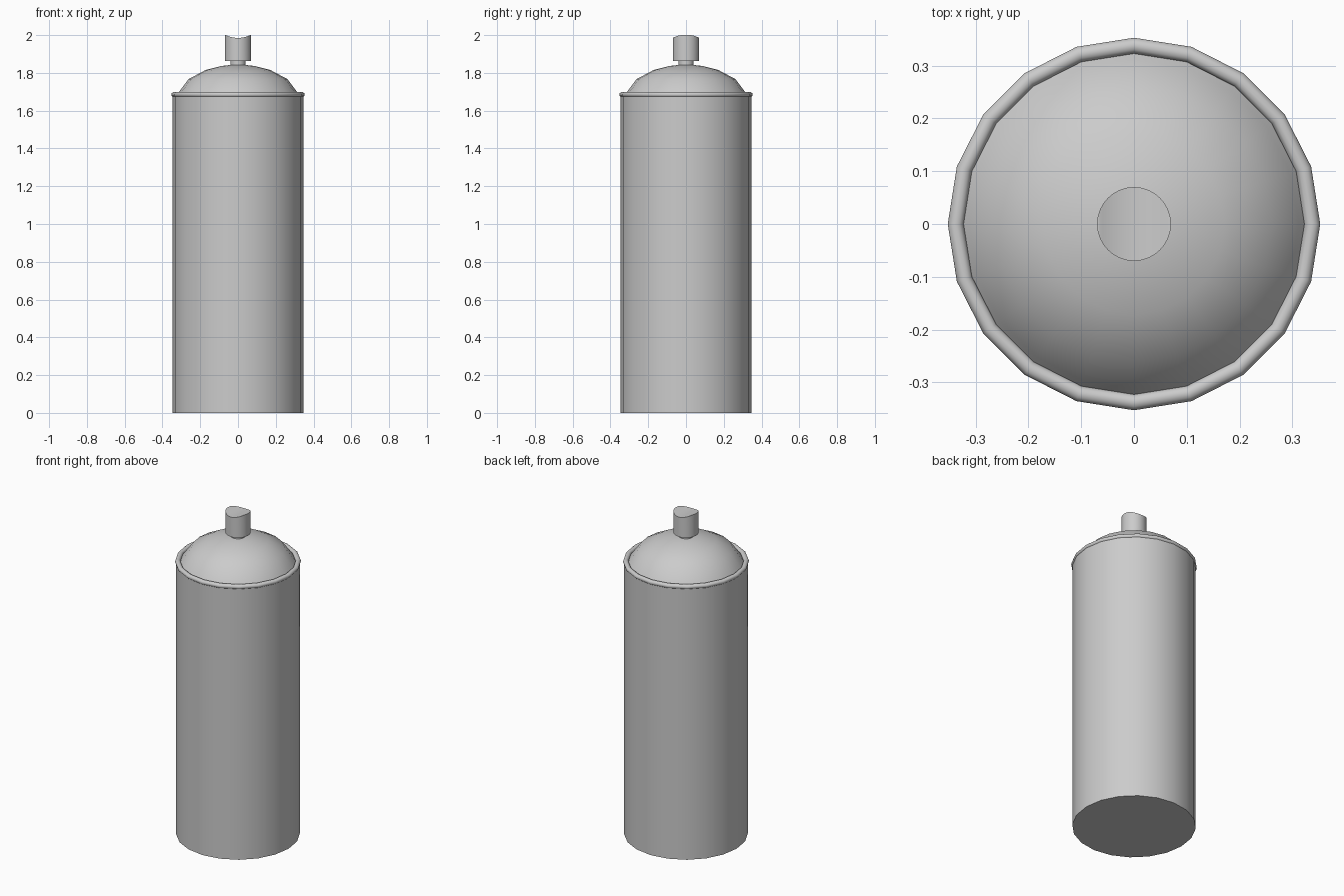
import bpy, bmesh, math

if "Cube" in bpy.data.objects:
    bpy.data.objects.remove(bpy.data.objects["Cube"])


def finish(name, bm, angle=40):
    bmesh.ops.recalc_face_normals(bm, faces=bm.faces)
    mesh = bpy.data.meshes.new(name)
    bm.to_mesh(mesh)
    bm.free()
    obj = bpy.data.objects.new(name, mesh)
    bpy.context.collection.objects.link(obj)
    bpy.ops.object.select_all(action='DESELECT')
    obj.select_set(True)
    bpy.context.view_layer.objects.active = obj
    bpy.ops.object.shade_smooth_by_angle(angle=math.radians(angle))
    return obj


def lathe(name, profile, sides=20, closed=False, cap_start=False, cap_end=False):
    """Revolve (radius, z) points around the z axis."""
    bm = bmesh.new()
    rings = []
    for r, z in profile:
        rings.append([bm.verts.new((r * math.cos(2 * math.pi * i / sides),
                                    r * math.sin(2 * math.pi * i / sides), z))
                      for i in range(sides)])
    pairs = list(zip(rings, rings[1:]))
    if closed:
        pairs.append((rings[-1], rings[0]))
    for a, b in pairs:
        for i in range(sides):
            j = (i + 1) % sides
            bm.faces.new((a[i], a[j], b[j], b[i]))
    if cap_start:
        bm.faces.new(rings[0])
    if cap_end:
        bm.faces.new(rings[-1])
    return finish(name, bm)


# Can body
lathe("can_body", [(0.347, 0), (0.347, 1.685)], cap_start=True)

# Rolled rim around the shoulder
rim = [(0.338 + 0.015 * math.cos(2 * math.pi * k / 12),
        1.685 + 0.014 * math.sin(2 * math.pi * k / 12)) for k in range(12)]
lathe("rim", rim, closed=True)

# Domed top
lathe("dome", [(0.326, 1.68), (0.312, 1.70), (0.262, 1.767), (0.172, 1.815),
               (0.085, 1.837), (0.03, 1.843)], cap_end=True)

# Valve stem
lathe("valve_stem", [(0.04, 1.83), (0.04, 1.87)], sides=32, cap_start=True, cap_end=True)

# Spray button with a finger groove running front to back
bm = bmesh.new()
n, radius = 32, 0.07
bottom, top = [], []
for i in range(n):
    a = 2 * math.pi * i / n
    x, y = radius * math.cos(a), radius * math.sin(a)
    bottom.append(bm.verts.new((x, y, 1.863)))
    top.append(bm.verts.new((x, y, 1.985 + 0.015 * min(1, (x / 0.064) ** 2))))
bm.faces.new(bottom)
for i in range(n):
    j = (i + 1) % n
    bm.faces.new((bottom[i], bottom[j], top[j], top[i]))
for i in range(n // 2):
    strip = [top[i], top[i + 1], top[(n - i - 1) % n], top[(n - i) % n]]
    bm.faces.new(list(dict.fromkeys(strip)))
finish("spray_button", bm)
